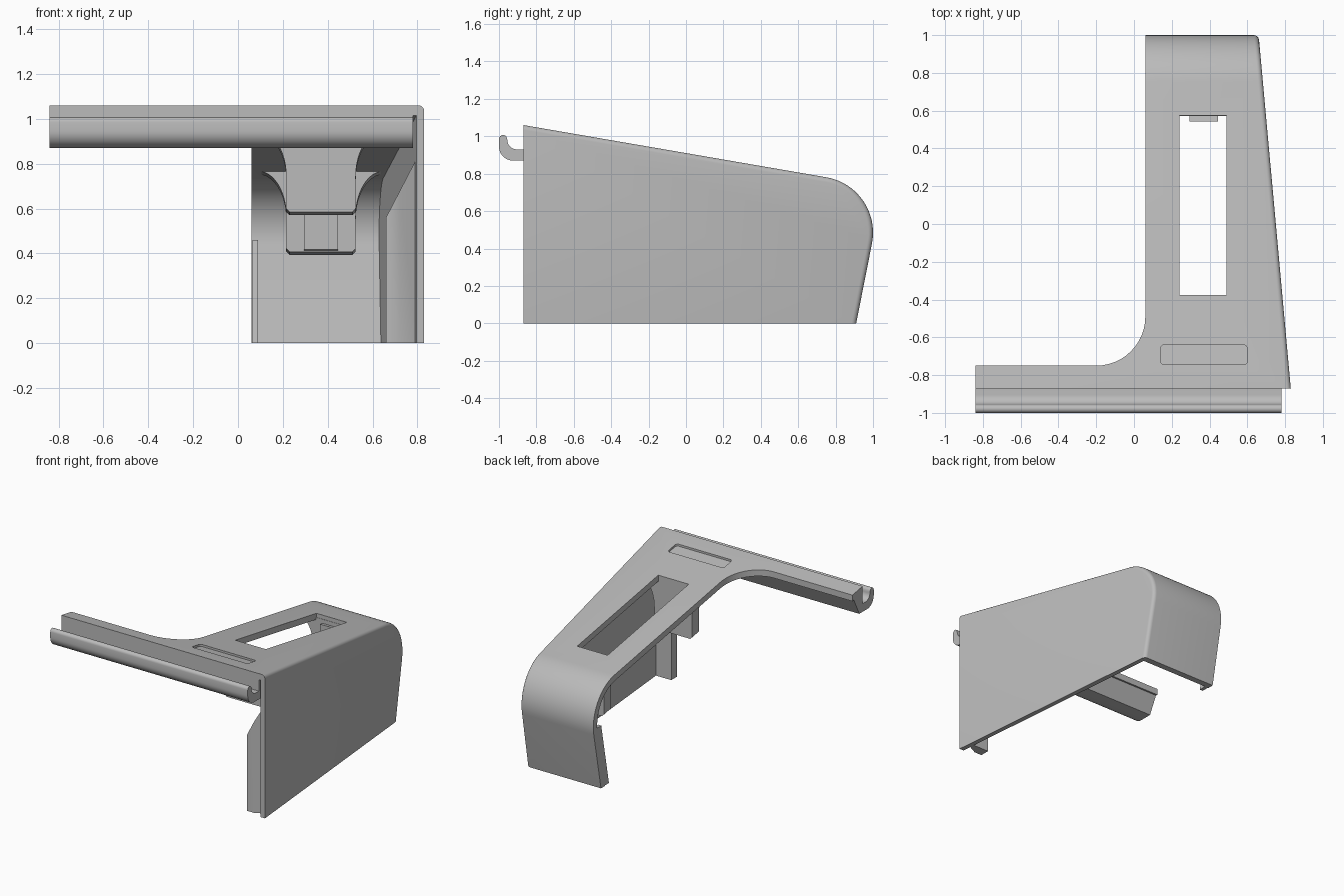
import bpy, bmesh
from math import sin, cos, pi, radians
from mathutils import Vector

if "Cube" in bpy.data.objects:
    bpy.data.objects.remove(bpy.data.objects["Cube"], do_unlink=True)

grey = bpy.data.materials.new("plain_grey")
grey.use_nodes = True
grey.diffuse_color = (0.5, 0.5, 0.5, 1)
grey.node_tree.nodes["Principled BSDF"].inputs["Base Color"].default_value = (0.5, 0.5, 0.5, 1)


def edge_x(y):
    """Outer x of the tapering side wall."""
    return 0.83 - 0.091 * (y + 0.87)


def top_z(y):
    """Height of the sloping top."""
    return 1.06 - 0.172 * (y + 0.87)


def arc(cx, cy, rx, ry, a0, a1, n=12):
    return [(cx + rx * cos(radians(a0 + (a1 - a0) * i / n)),
             cy + ry * sin(radians(a0 + (a1 - a0) * i / n))) for i in range(n + 1)]


def prism(name, outline, start, end, place, round_edges=None):
    """Join two copies of an outline; place(u, v, w) maps them to space."""
    bm = bmesh.new()
    rings = [[bm.verts.new(place(u, v, w)) for u, v in outline] for w in (start, end)]
    bm.faces.new(rings[0])
    bm.faces.new(rings[1])
    n = len(outline)
    for i in range(n):
        j = (i + 1) % n
        bm.faces.new((rings[0][i], rings[0][j], rings[1][j], rings[1][i]))
    bmesh.ops.recalc_face_normals(bm, faces=bm.faces)
    if round_edges:
        edges = [e for e in bm.edges if all(v in rings[1] for v in e.verts) and round_edges(e)]
        bmesh.ops.bevel(bm, geom=edges, offset=0.025, segments=4, profile=0.5, affect='EDGES')
    mesh = bpy.data.meshes.new(name)
    bm.to_mesh(mesh)
    bm.free()
    mesh.materials.append(grey)
    ob = bpy.data.objects.new(name, mesh)
    bpy.context.collection.objects.link(ob)
    return ob


def cut(ob, cutter):
    mod = ob.modifiers.new("cut", 'BOOLEAN')
    mod.operation = 'DIFFERENCE'
    mod.solver = 'EXACT'
    mod.object = cutter
    bpy.context.view_layer.objects.active = ob
    bpy.ops.object.modifier_apply(modifier=mod.name)
    bpy.data.objects.remove(cutter, do_unlink=True)


def along_x(u, v, w):
    return Vector((w, u, v))


def along_z(u, v, w):
    return Vector((u, v, w))


def tapered(inset):
    """Outline in y-z, from the left limit to the tapering wall."""
    return lambda u, v, w: Vector((w if w < 0 else edge_x(u) - inset, u, v))


# Shell: sloping top, rounded back and tapering side wall
outer = [(-0.87, 0), (-0.87, 1.06)] + arc(0.70, 0.485, 0.30, 0.30, 80, -11, 20) + [(0.91, 0)]
shell = prism("shell", outer, -0.84, 1, tapered(0),
              lambda e: all(v.co.z > 0.01 for v in e.verts) or
              all(v.co.y > 0.5 for v in e.verts))
inner = ([(-1.2, -0.2), (-1.2, top_z(-1.2) - 0.046)]
         + arc(0.70, 0.485, 0.255, 0.255, 80, -11, 20) + [(0.825, -0.2)])
cut(shell, prism("cavity", inner, -2, 1, tapered(0.035)))

# Open corner behind the arm, with its rounded inside corner
corner = [(-2, -0.75)] + arc(-0.2, -0.49, 0.26, 0.26, -90, 0) + [(0.06, 2), (-2, 2)]
cut(shell, prism("corner", corner, -1, 2, along_z))

# Slot through the top
slot = [(0.24, -0.375), (0.49, -0.375), (0.49, 0.575), (0.24, 0.575)]
cut(shell, prism("slot", slot, 0.5, 2, along_z))

# Shallow label recess
label = []
for cx, cy, a in ((0.58, -0.66, 0), (0.16, -0.66, 90), (0.16, -0.725, 180), (0.58, -0.725, 270)):
    label += arc(cx, cy, 0.02, 0.02, a, a + 90, 4)
cut(shell, prism("recess", label, -0.015, 0.2,
                 lambda u, v, w: Vector((u, v, top_z(v) + w))))

# Web under the arm and the curled hook in front of it
web = [(-0.87, 1.03), (-0.76, 1.01), (-0.83, 0.87), (-0.87, 0.87)]
prism("arm_web", web, -0.84, 0.78, along_x)
hook = ([(-0.86, 0.87)] + arc(-0.925, 0.945, 0.075, 0.075, -90, -180)
        + arc(-0.978, 0.985, 0.022, 0.022, 180, 0, 8)
        + arc(-0.905, 0.98, 0.05, 0.05, 180, 270) + [(-0.86, 0.93)])
prism("hook_rail", hook, -0.84, 0.78, along_x)

# Flange on the front of the side wall, with a slanted top
flange = [(0.80, -0.80), (0.72, -0.84), (0.66, -0.84), (0.66, -0.77), (0.80, -0.77)]
prism("wall_flange", flange, 0, 1,
      lambda u, v, w: Vector((u, v, w * (0.56 + (u - 0.66) * 1.93))))

# Narrow rib on the free edge of the back wall
rib = [(0.81, 0), (0.88, 0), (0.965, 0.46), (0.90, 0.46)]
prism("back_rib", rib, 0.065, 0.09, along_x)

# Clips hanging at both ends of the slot, flared where they meet the top
half = arc(0.28, 0.245, 0.125, 0.20, 270, 180, 12) + [(0.155, 0.39), (0.14, 0.405)]
half = [(0.28, 0.03)] + half
clip = half + [(-u, v) for u, v in reversed(half)]


def hang(u, v, w):
    return Vector((0.37 + u, w, top_z(w) - v))


prism("front_clip", clip, -0.46, -0.378, hang)
prism("back_clip", clip, 0.572, 0.655, hang)

# Latch ribs on the facing sides of the clips
latch = [(-0.075, 0.06), (0.075, 0.06), (0.075, 0.40), (-0.075, 0.40)]
prism("back_latch", latch, 0.542, 0.575, hang)

for ob in bpy.context.scene.objects:
    ob.select_set(ob.type == 'MESH')
bpy.context.view_layer.objects.active = shell
bpy.ops.object.shade_smooth_by_angle(angle=radians(30))
